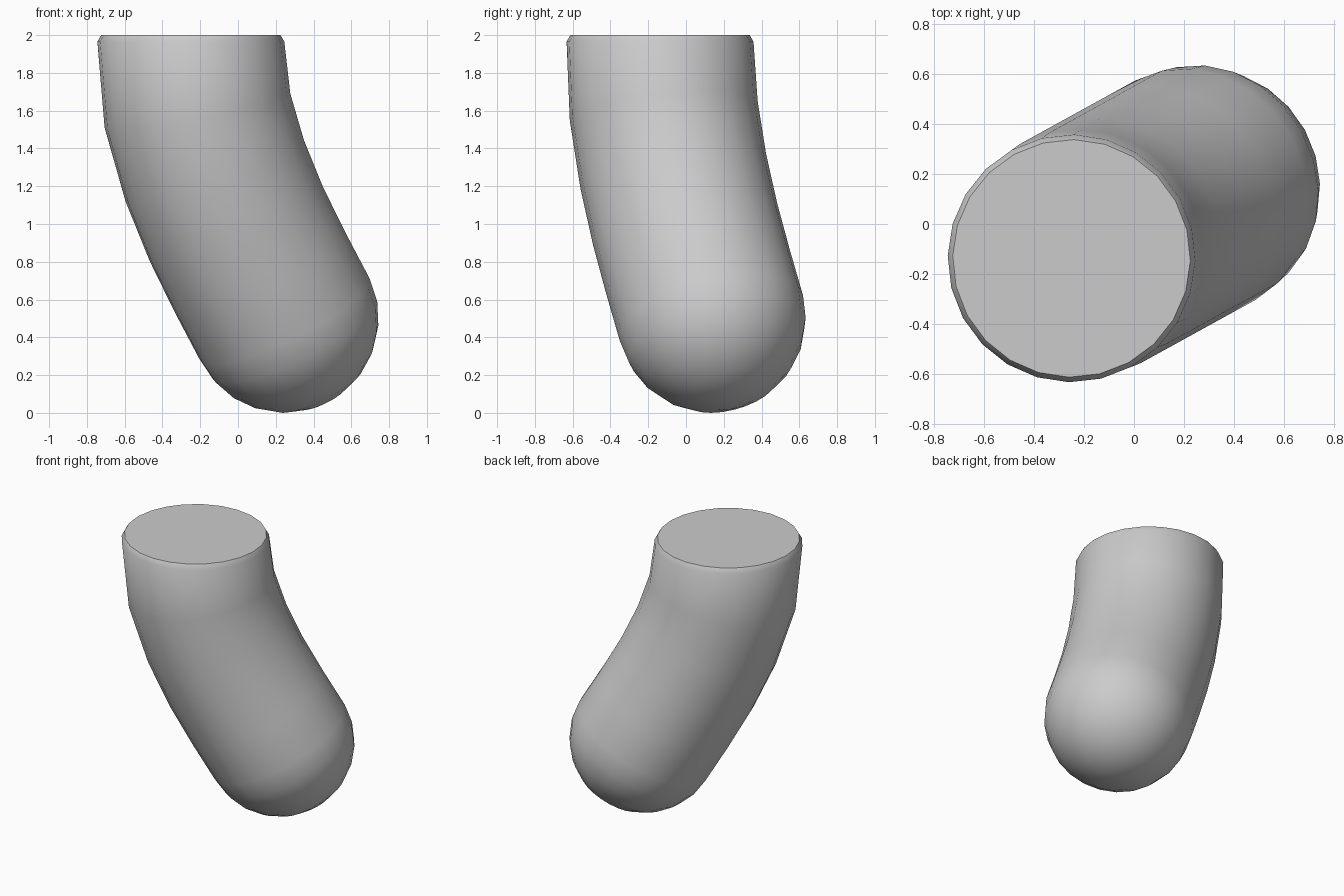
import bpy, bmesh
from math import sin, cos, pi, radians
from mathutils import Vector

if "Cube" in bpy.data.objects:
    bpy.data.objects.remove(bpy.data.objects["Cube"])

SIDES = 24
R = 0.5
U = Vector((0.876, 0.482, 0))     # horizontal bend direction
V = Vector((-0.482, 0.876, 0))    # sideways direction
Z = Vector((0, 0, 1))

# Rings down the bent axis: offset along U, height, radius, tilt in degrees
rings = [(-0.285, 2.0, 0.475, 0), (-0.285, 1.965, 0.495, 0),
         (-0.245, 1.6, 0.5, 12), (-0.14, 1.28, 0.5, 22),
         (-0.01, 1.0, 0.5, 27), (0.13, 0.75, 0.5, 29), (0.28, 0.5, 0.5, 29)]

# Hemispherical lower end
tilt = radians(29)
for k in range(1, 6):
    a = k * pi / 12
    d = R * sin(a)
    rings.append((0.28 + d * sin(tilt), 0.5 - d * cos(tilt), R * cos(a), 29))

bm = bmesh.new()
loops = []
for s, z, r, deg in rings:
    t = radians(deg)
    side = U * cos(t) + Z * sin(t)
    c = U * s + Z * z
    loops.append([bm.verts.new(c + side * r * cos(2 * pi * i / SIDES)
                               + V * r * sin(2 * pi * i / SIDES))
                  for i in range(SIDES)])
for a, b in zip(loops, loops[1:]):
    for i in range(SIDES):
        j = (i + 1) % SIDES
        bm.faces.new((a[i], b[i], b[j], a[j]))

# Flat top and closing tip
bm.faces.new(loops[0])
tip = bm.verts.new(U * (0.28 + R * sin(tilt)) + Z * (0.5 - R * cos(tilt)))
for i in range(SIDES):
    bm.faces.new((loops[-1][i], tip, loops[-1][(i + 1) % SIDES]))
bmesh.ops.recalc_face_normals(bm, faces=bm.faces)

mesh = bpy.data.meshes.new("bent_rounded_tube")
bm.to_mesh(mesh)
bm.free()
obj = bpy.data.objects.new("bent_rounded_tube", mesh)
bpy.context.collection.objects.link(obj)
bpy.context.view_layer.objects.active = obj
obj.select_set(True)
bpy.ops.object.shade_smooth_by_angle(angle=radians(40))
